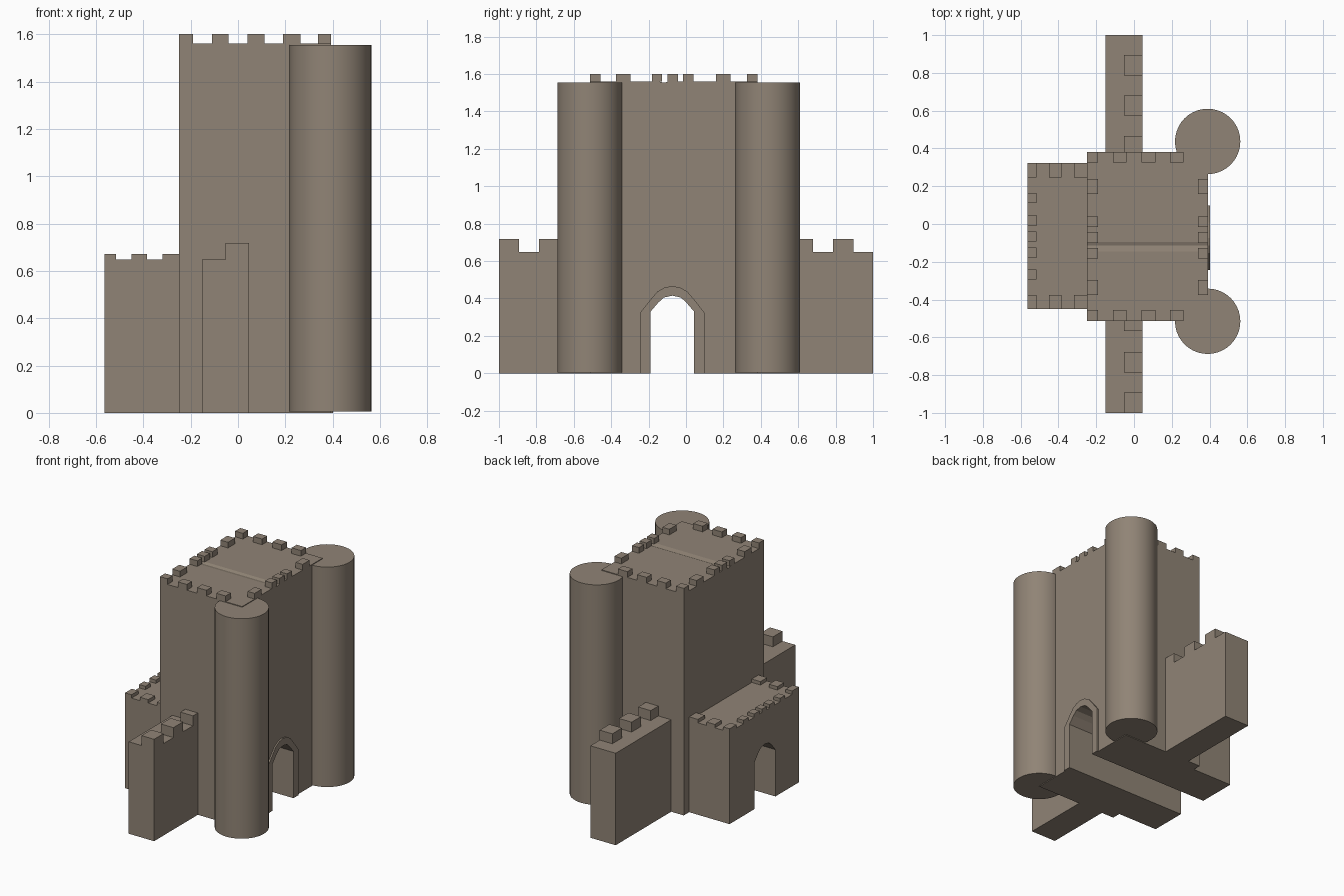
import bpy, bmesh, math

if "Cube" in bpy.data.objects:
    bpy.data.objects.remove(bpy.data.objects["Cube"])

stone = bpy.data.materials.new("stone")
stone.diffuse_color = (0.28, 0.23, 0.18, 1)
stone.use_nodes = True
stone.node_tree.nodes["Principled BSDF"].inputs["Base Color"].default_value = stone.diffuse_color
GATE_Y = -0.073


def finish(name, bm):
    bmesh.ops.recalc_face_normals(bm, faces=bm.faces)
    me = bpy.data.meshes.new(name)
    bm.to_mesh(me)
    bm.free()
    me.materials.append(stone)
    ob = bpy.data.objects.new(name, me)
    bpy.context.collection.objects.link(ob)
    return ob


def boxes(name, items):
    """One object from several (x0, x1, y0, y1, z0, z1) boxes."""
    bm = bmesh.new()
    for x0, x1, y0, y1, z0, z1 in items:
        vs = bmesh.ops.create_cube(bm, size=1)["verts"]
        for v in vs:
            v.co = (x1 if v.co.x > 0 else x0,
                    y1 if v.co.y > 0 else y0,
                    z1 if v.co.z > 0 else z0)
    return finish(name, bm)


def extrude_x(name, profile, x0, x1):
    """Extrude a (y, z) outline along x."""
    bm = bmesh.new()
    f = bm.faces.new([bm.verts.new((x0, y, z)) for y, z in profile])
    r = bmesh.ops.extrude_face_region(bm, geom=[f])
    for v in r["geom"]:
        if isinstance(v, bmesh.types.BMVert):
            v.co.x = x1
    bmesh.ops.triangulate(bm, faces=[f for f in bm.faces if len(f.verts) > 4])
    return finish(name, bm)


def arch(half):
    """Mirror half an arch (offset, z) into a full outline, left to right."""
    left = [(GATE_Y - d, z) for d, z in half]
    right = [(GATE_Y + d, z) for d, z in reversed(half) if d > 0]
    return left + right


inner = arch([(0.116, 0), (0.116, 0.33), (0.075, 0.378), (0.045, 0.405), (0, 0.415)])
outer = arch([(0.171, 0), (0.171, 0.325), (0.12, 0.39), (0.08, 0.437), (0.04, 0.459), (0, 0.466)])

# keep with gate passage and a shallow drain groove in the roof
extrude_x("keep", [(-0.513, 0)] + inner +
          [(0.382, 0), (0.382, 1.56), (-0.095, 1.56), (-0.115, 1.553),
           (-0.145, 1.56), (-0.513, 1.56)], -0.25, 0.392)

# rear gatehouse with the same passage
extrude_x("rear_gatehouse", [(-0.45, 0)] + inner +
          [(0.322, 0), (0.322, 0.648), (-0.45, 0.648)], -0.565, -0.25)

# raised gate surround
extrude_x("gate_surround", outer + inner[::-1], 0.385, 0.402)

# round towers
for side, y in (("left", -0.515), ("right", 0.437)):
    bm = bmesh.new()
    bmesh.ops.create_cone(bm, cap_ends=True, segments=40, radius1=0.173,
                          radius2=0.173, depth=1.55)
    bmesh.ops.translate(bm, verts=bm.verts, vec=(0.39, y, 0.78))
    ob = finish(side + "_tower", bm)
    bpy.ops.object.select_all(action='DESELECT')
    ob.select_set(True)
    bpy.context.view_layer.objects.active = ob
    bpy.ops.object.shade_smooth_by_angle(angle=math.radians(35))

# curtain walls
boxes("left_wall", [(-0.152, 0.046, -1, -0.51, 0, 0.648)])
boxes("right_wall", [(-0.152, 0.046, 0.38, 1, 0, 0.648)])
boxes("wall_battlements", [(-0.052, 0.046, a, b, 0.648, 0.718) for a, b in
      ((-1, -0.893), (-0.785, -0.677), (-0.567, -0.513),
       (0.382, 0.467), (0.575, 0.68), (0.787, 0.895))])

# keep battlements
z = (1.56, 1.6)
xs = [(-0.25, -0.19), (-0.11, -0.04), (0.04, 0.113), (0.19, 0.263)]
ys = [(-0.375, -0.297), (-0.182, -0.128), (-0.1, -0.043), (-0.015, 0.041), (0.16, 0.238)]
m = [(*x, *y, *z) for x in xs for y in ((-0.513, -0.456), (0.325, 0.382))]
m += [(*x, *y, *z) for y in ys for x in ((-0.25, -0.19), (0.338, 0.392))]
boxes("keep_battlements", m)

# rear gatehouse battlements
z = (0.648, 0.672)
xs = [(-0.565, -0.515), (-0.45, -0.385), (-0.318, -0.25)]
ys = [(-0.295, -0.24), (-0.18, -0.125), (-0.092, -0.04), (-0.01, 0.048), (0.11, 0.165)]
m = [(*x, *y, *z) for x in xs for y in ((-0.45, -0.375), (0.245, 0.322))]
m += [(-0.565, -0.515, *y, *z) for y in ys]
boxes("gatehouse_battlements", m)
